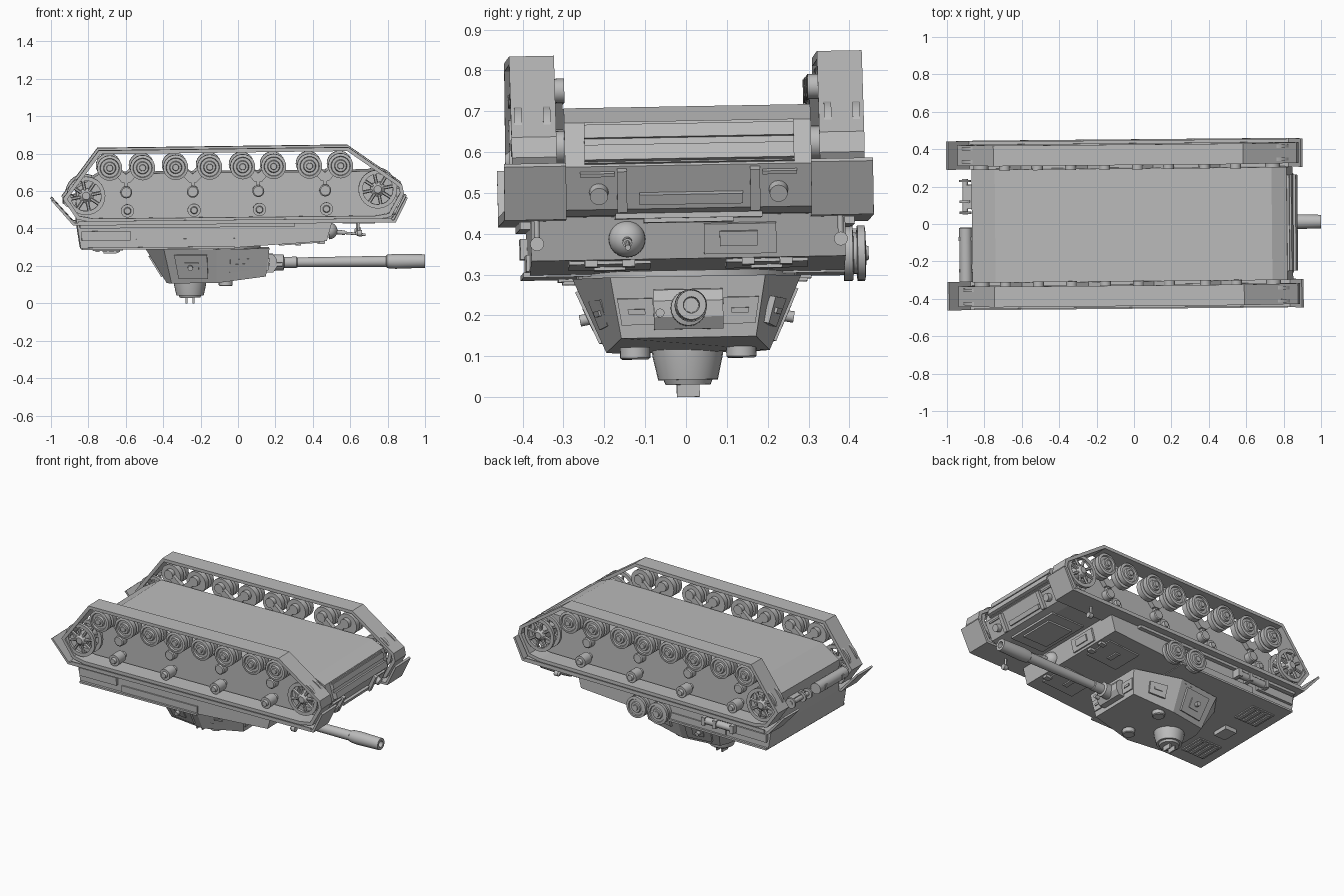
import bpy, bmesh, math
from mathutils import Matrix, Vector

if "Cube" in bpy.data.objects:
    bpy.data.objects.remove(bpy.data.objects["Cube"])

grey = bpy.data.materials.new("plain grey")
grey.use_nodes = True
grey.diffuse_color = (0.5, 0.5, 0.5, 1)
grey.node_tree.nodes["Principled BSDF"].inputs["Base Color"].default_value = (0.5, 0.5, 0.5, 1)

# The overturned vehicle rests with a slight roll, pitch and yaw
TILT = (Matrix.Translation((0, 0, 0.45)) @ Matrix.Rotation(0.009, 4, 'Z') @ Matrix.Rotation(-0.010, 4, 'Y')
        @ Matrix.Rotation(0.018, 4, 'X') @ Matrix.Translation((0, 0, -0.45)))


def make(name, bm, smooth=False):
    bmesh.ops.recalc_face_normals(bm, faces=bm.faces)
    bm.transform(TILT)
    me = bpy.data.meshes.new(name)
    bm.to_mesh(me)
    bm.free()
    me.materials.append(grey)
    ob = bpy.data.objects.new(name, me)
    bpy.context.collection.objects.link(ob)
    if smooth:
        bpy.ops.object.select_all(action='DESELECT')
        ob.select_set(True)
        bpy.context.view_layer.objects.active = ob
        bpy.ops.object.shade_smooth_by_angle(angle=math.radians(35))
    return ob


def loft(name, rings, caps=True, closed=False, smooth=False):
    """Skin between rings of points that all have the same count."""
    bm = bmesh.new()
    vs = [[bm.verts.new(p) for p in r] for r in rings]
    n = len(vs[0])
    pairs = list(zip(vs, vs[1:])) + ([(vs[-1], vs[0])] if closed else [])
    for a, b in pairs:
        for i in range(n):
            j = (i + 1) % n
            bm.faces.new((a[i], a[j], b[j], b[i]))
    if caps and not closed:
        bm.faces.new(vs[0])
        bm.faces.new(vs[-1])
    return make(name, bm, smooth)


def prism(name, pts, y0, y1):
    return loft(name, [[(x, y, z) for x, z in pts] for y in (y0, y1)])


def box(name, x0, x1, y0, y1, z0, z1):
    return prism(name, [(x0, z0), (x1, z0), (x1, z1), (x0, z1)], y0, y1)


def lathe(name, origin, axis, profile, n=24):
    """Turn (distance along axis, radius) pairs around an axis."""
    q = Vector((0, 0, 1)).rotation_difference(Vector(axis))
    o = Vector(origin)
    rings = [[o + q @ Vector((r * math.cos(2 * math.pi * i / n), r * math.sin(2 * math.pi * i / n), d))
              for i in range(n)] for d, r in profile]
    return loft(name, rings, smooth=True)


def rod(name, a, b, r, n=12):
    d = Vector(b) - Vector(a)
    return lathe(name, a, d, [(0, r), (d.length, r)], n)


def panel(name, quad, u0, u1, v0, v1, t=0.008):
    """Thin plate laid on a quad; u runs from corner 0 to 1, v from 0 to 3."""
    a, b, c, d = [Vector(p) for p in quad]
    at = lambda u, v: (a.lerp(b, u)).lerp(d.lerp(c, u), v)
    nrm = (b - a).cross(d - a).normalized() * t
    base = [at(u0, v0), at(u1, v0), at(u1, v1), at(u0, v1)]
    return loft(name, [[p - nrm for p in base], [p + nrm for p in base]])


def inset(pts, t):
    """Offset a closed outline inwards with mitred corners."""
    out = []
    for i, p in enumerate(pts):
        p, a, b = Vector(p), Vector(pts[i - 1]), Vector(pts[(i + 1) % len(pts)])
        e, f = (p - a).normalized(), (b - p).normalized()
        n1, n2 = Vector((e.y, -e.x)), Vector((f.y, -f.x))
        out.append(p + (n1 + n2) * t / (1 + n1.dot(n2)))
    return out


# Hull and superstructure
prism("lower_hull", [(-.865, .44), (-.865, .63), (-.74, .705), (.74, .705), (.82, .668), (.85, .56),
                     (.80, .455), (.74, .44)], -.302, .302)
prism("superstructure", [(-.865, .44), (-.845, .305), (-.02, .305), (.47, .335), (.50, .44)], -.385, .385)
box("roof_rim", -.84, -.02, -.40, .40, .30, .312)
for s in (-1, 1):
    box("side_strip", -.55, -.02, s * .385 - .008, s * .385 + .008, .315, .355)
    box("side_stowage_plate", -.84, -.58, s * .39 - .012, s * .39 + .012, .35, .40)
    box("rear_deck_louvre", -.78, -.62, s * .23 - .08, s * .23 + .08, .293, .306)
    for k in range(4):
        box("louvre_slat", -.765 + k * .037, -.745 + k * .037, s * .23 - .07, s * .23 + .07, .286, .295)
box("engine_cover", -.72, -.64, -.05, .05, .275, .306)
box("front_deck_hatch_frame", .53, .76, -.18, .18, .432, .446)
box("front_deck_hatch", .56, .73, -.11, .11, .422, .44)
roof = [(-.02, -.385, .305), (-.02, .385, .305), (.47, .385, .335), (.47, -.385, .335)]
for u in (.25, .75):
    panel("crew_hatch", roof, u - .13, u + .13, .48, .92, .008)
    panel("crew_hatch_handle", roof, u - .05, u + .05, .66, .72, .016)
    for k in (-.06, .06):
        panel("crew_hatch_hinge", roof, u + k - .02, u + k + .02, .90, .98, .016)

# Nose plates and tow hooks
nose = [(.85, -.302, .56), (.85, .302, .56), (.82, .302, .668), (.82, -.302, .668)]
panel("nose_plate", nose, .08, .93, .05, .98, .012)
panel("nose_plate_step", nose, .08, .93, .08, .42, .03)
panel("nose_plate_step", nose, .08, .93, .60, .9, .022)
chin = [(.80, -.302, .455), (.80, .302, .455), (.85, .302, .56), (.85, -.302, .56)]
panel("chin_strip", chin, .30, .72, .15, .38, .015)
for s in (-1, 1):
    panel("chin_rib", chin, .5 + s * .27 - .02, .5 + s * .27 + .02, 0, .95, .02)
    panel("chin_plate", chin, .5 + s * .37 - .07, .5 + s * .37 + .07, .8, .88, .012)
    lathe("tow_hook", (.80, s * .22, .505), (1, 0, -.4), [(0, .025), (.05, .022)], 16)

# Driver visor and ball mounted gun
front = [(.47, -.385, .335), (.47, .385, .335), (.50, .385, .44), (.50, -.385, .44)]
panel("visor_frame", front, .55, .78, .12, .82, .012)
panel("visor_flap", front, .60, .72, .32, .66, .02)
lathe("ball_mount", (.485, -.15, .385), (1, 0, 0),
      [(.045 * math.sin(a * math.pi / 14), .045 * math.cos(a * math.pi / 14)) for a in range(7)])
rod("hull_gun_barrel", (.51, -.15, .38), (.68, -.15, .362), .007)
rod("hull_gun_sleeve", (.51, -.15, .38), (.57, -.15, .374), .012)

# Running gear on both sides
band = [(-.94, .575), (-.745, .832), (.59, .836), (.875, .635), (.885, .585), (.815, .462), (.73, .448), (-.78, .448), (-.865, .465)]
inner = inset(band, .02)
wheels = [-.687, -.511, -.334, -.152, .024, .19, .382, .548]
tread = [(0, .045), (0, .067), (.035, .067), (.038, .05), (.052, .05), (.055, .067), (.085, .067), (.088, .052),
         (.078, .049), (.078, .034), (.09, .03), (.09, .018), (.1, .016)]
for s in (-1, 1):
    ya, yb = s * .322, s * .432
    loft("track_band", [[(x, y, z) for x, z in prof] for prof, y in
                        ((band, ya), (band, yb), (inner, yb), (inner, ya))], closed=True)
    for x in wheels:
        lathe("road_wheel", (x, s * .325, .737), (0, s, 0), tread)
    for k in range(4):
        a, b = wheels[2 * k], wheels[2 * k + 1]
        m = (a + b) / 2
        # Linked suspension arms
        prism("bogie_arm", [(a - .02, .75), (a, .775), (m, .70), (b, .775), (b + .02, .75), (m + .02, .655), (m - .02, .655)],
              s * .302, s * .33)
        for x in (a, b):
            lathe("axle_boss", (x, s * .298, .75), (0, s, 0), [(0, .03), (.04, .03)], 16)
        box("bogie_stem", m - .009, m + .009, s * .30, s * .325, .60, .68)
        lathe("bogie_pivot", (m, s * .30, .605), (0, s, 0), [(0, .032), (.04, .032), (.045, .026)], 20)
        lathe("return_roller", (m + .005, s * .30, .507), (0, s, 0),
              [(0, .02), (.03, .02), (.03, .035), (.1, .035), (.1, .02), (.115, .016)], 20)
    # Spoked end wheels
    for x, z, r in ((-.815, .59, .103), (.745, .61, .103)):
        for y in (.335, .405):
            loft("end_wheel_rim", [[(x + q * math.cos(i * math.pi / 16), s * w, z + q * math.sin(i * math.pi / 16))
                                    for i in range(32)] for q, w in
                                   ((r, y), (r, y + .018), (r - .022, y + .018), (r - .022, y))], closed=True, smooth=True)
            for i in range(8):
                a = i * math.pi / 4 + .2
                rod("end_wheel_spoke", (x, s * (y + .009), z),
                    (x + (r - .015) * math.cos(a), s * (y + .009), z + (r - .015) * math.sin(a)), .009, 6)
        lathe("end_wheel_hub", (x, s * .30, z), (0, s, 0), [(0, .04), (.115, .04), (.125, .025), (.133, .02)])
    # Fender with slanted mudguards
    prism("fender", [(-.99, .572), (-1.0, .565), (-.885, .432), (.84, .432), (.905, .562), (.895, .57),
                     (.83, .446), (-.878, .446)], s * .30, s * .452)
    box("fender_lip", -.86, .82, s * .445, s * .453, .432, .455)
    box("fender_bracket", -.85, .30, s * .383, s * .41, .415, .434)
    rod("headlight_post", (.64, s * .372, .44), (.64, s * .372, .385), .007)
    lathe("headlight", (.625, s * .372, .375), (1, 0, 0), [(0, .008), (.01, .016), (.035, .017)], 16)

# Spare wheels, jack and exhaust
for x in (.05, -.1):
    lathe("spare_wheel", (x, .385, .345), (0, 1, 0), [(d * .6, r) for d, r in tread])
rod("jack", (-.62, .415, .385), (-.42, .415, .385), .022)
for x in (-.62, -.5, -.42):
    box("jack_clamp", x - .012, x + .012, .38, .44, .36, .41)
rod("exhaust_silencer", (-.90, -.30, .56), (-.90, -.01, .56), .034, 24)
for y in (-.24, -.07):
    box("silencer_strap", -.937, -.86, y - .01, y + .01, .545, .575)
rod("rear_coupling", (-.90, .06, .56), (-.90, .25, .56), .015)
for y in (.07, .13, .24):
    lathe("coupling_disc", (-.90, y - .006, .56), (0, 1, 0), [(0, .032), (.012, .032)])
box("coupling_bracket", -.90, -.86, .09, .22, .54, .58)

# Turret: faceted shell tapering down to the roof
plan = [(.165, .19), (-.12, .28), (-.40, .25), (-.495, .12)]
crown = [(.145, .165), (-.12, .20), (-.36, .165), (-.385, .09)]
lo = [(x, y, .295) for x, y in plan] + [(x, -y, .295) for x, y in reversed(plan)]
hi = [(x, y, .113 if x < .1 else .145) for x, y in crown] + [(x, -y, .113 if x < .1 else .145) for x, y in reversed(crown)]
loft("turret_shell", [lo, hi])
lathe("turret_ring", (-.15, 0, .28), (0, 0, 1), [(0, .27), (.03, .27)], 32)
for s in (-1, 1):
    def face(i):
        q = [(x, s * y, z) for x, y, z in (lo[i], lo[i + 1], hi[i + 1], hi[i])]
        return q if s < 0 else [q[1], q[0], q[3], q[2]]
    f = face(0) if s < 0 else [face(0)[k] for k in (1, 0, 3, 2)]
    panel("side_visor_plate", f, .36, .74, .32, .72)
    panel("side_visor_slot", f, .46, .64, .47, .55, .014)
    panel("side_hatch", face(1), .18, .82, .15, .85, .012)
    panel("side_hatch_step", face(1), .36, .64, .36, .66, .018)
    rod("side_hatch_knob", (-.26, s * .228, .2), (-.26, s * .262, .194), .014)
    fr = [lo[7], lo[0], hi[0], hi[7]]
    panel("front_visor_plate", fr, .5 + s * .36 - .12, .5 + s * .36 + .12, .35, .78)
    panel("front_visor_slot", fr, .5 + s * .36 - .06, .5 + s * .36 + .06, .52, .6, .014)
    lathe("roof_vent", (-.07, s * .13, .125), (0, 0, -1), [(0, .037), (.026, .037), (.03, .032)])
panel("rear_hatch", [lo[3], lo[4], hi[4], hi[3]], .2, .8, .2, .8)

# Commander cupola and periscope
lathe("cupola", (-.26, 0, .125), (0, 0, -1), [(0, .088), (.022, .086), (.08, .073), (.08, .06), (.092, .055)], 28)
for x in (-.28, -.243):
    box("periscope_blade", x - .005, x + .005, -.028, .028, -.003 + .006, .045)

# Main gun
prism("mantlet", [(.14, .265), (.185, .262), (.205, .235), (.205, .195), (.185, .165), (.14, .165)], -.085, .085)
lathe("main_gun", (.15, 0, .216), (1, 0, 0),
      [(0, .045), (.09, .043), (.095, .03), (.16, .03), (.165, .026), (.64, .03), (.645, .036), (.69, .04), (.848, .036),
       (.848, .02), (.80, .018)])
rod("coaxial_gun", (.19, -.07, .205), (.235, -.07, .205), .011)
